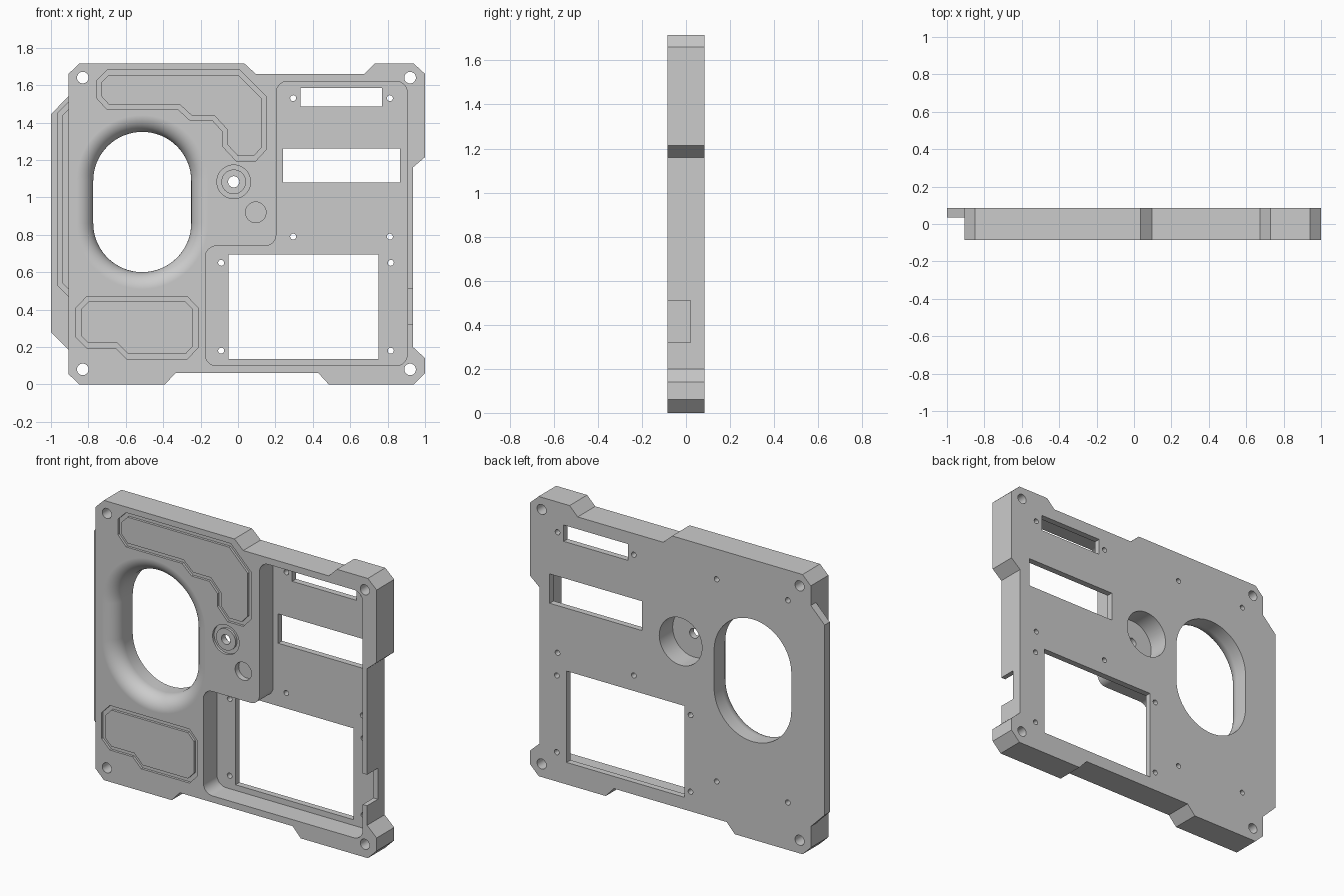
import bpy, bmesh, math
from mathutils import Vector

if "Cube" in bpy.data.objects:
    bpy.data.objects.remove(bpy.data.objects["Cube"], do_unlink=True)

FRONT, BACK, OUT = -0.085, 0.085, 0.2
FLOOR = 0.047

metal = bpy.data.materials.new("plain grey")
metal.use_nodes = True
grey = (0.6, 0.6, 0.6, 1)
metal.diffuse_color = grey
metal.node_tree.nodes["Principled BSDF"].inputs["Base Color"].default_value = grey


def loft(name, loops, closed=False):
    """Skin a list of (outline, y) loops; closed makes a ring, otherwise ends are capped."""
    bm = bmesh.new()
    rows = [[bm.verts.new((x, y, z)) for x, z in pts] for pts, y in loops]
    pairs = list(zip(rows, rows[1:] + rows[:1])) if closed else list(zip(rows, rows[1:]))
    for a, b in pairs:
        n = len(a)
        for i in range(n):
            j = (i + 1) % n
            bm.faces.new((a[i], a[j], b[j], b[i]))
    if not closed:
        bm.faces.new(rows[0])
        bm.faces.new(rows[-1])
    bmesh.ops.recalc_face_normals(bm, faces=bm.faces)
    mesh = bpy.data.meshes.new(name)
    bm.to_mesh(mesh)
    bm.free()
    mesh.materials.append(metal)
    ob = bpy.data.objects.new(name, mesh)
    bpy.context.collection.objects.link(ob)
    return ob


def prism(name, pts, y0, y1):
    return loft(name, [(pts, y0), (pts, y1)])


def rect(x0, x1, z0, z1):
    return [(x0, z0), (x1, z0), (x1, z1), (x0, z1)]


def slot(x, z0, z1, r, n=32):
    """Upright slot outline; a circle when z0 equals z1 is made by circle()."""
    arc = [math.pi * i / n for i in range(n + 1)]
    return ([(x + r * math.cos(a), z1 + r * math.sin(a)) for a in arc] +
            [(x - r * math.cos(a), z0 - r * math.sin(a)) for a in arc])


def circle(x, z, r, n=48):
    return [(x + r * math.cos(math.tau * i / n), z + r * math.sin(math.tau * i / n))
            for i in range(n)]


def rounded(pts, r, n=8):
    """Round every right-angle corner of an outline."""
    out = []
    for i, p in enumerate(pts):
        p = Vector(p)
        u = (Vector(pts[i - 1]) - p).normalized()
        v = (Vector(pts[(i + 1) % len(pts)]) - p).normalized()
        c = p + (u + v) * r
        for k in range(n + 1):
            a = math.pi / 2 * k / n
            out.append(tuple(c - v * r * math.cos(a) - u * r * math.sin(a)))
    return out


def inset(pts, d):
    """Offset an outline inwards with mitred corners."""
    n = len(pts)
    area = sum(pts[i - 1][0] * pts[i][1] - pts[i][0] * pts[i - 1][1] for i in range(n))
    s = 1 if area > 0 else -1
    out = []
    for i in range(n):
        p = Vector(pts[i])
        e1 = (p - Vector(pts[i - 1])).normalized()
        e2 = (Vector(pts[(i + 1) % n]) - p).normalized()
        n1, n2 = Vector((-e1.y, e1.x)) * s, Vector((-e2.y, e2.x)) * s
        out.append(tuple(p + (n1 + n2) * d / (1 + n1.dot(n2))))
    return out


def boolean(target, other, operation='DIFFERENCE'):
    mod = target.modifiers.new("cut", 'BOOLEAN')
    mod.operation, mod.object, mod.solver = operation, other, 'EXACT'
    bpy.context.view_layer.objects.active = target
    bpy.ops.object.modifier_apply(modifier=mod.name)
    bpy.data.objects.remove(other, do_unlink=True)


def cut(target, pts, y0=-OUT, y1=OUT):
    boolean(target, prism("cutter", pts, y0, y1))


def groove(target, pts, width, face, depth):
    inner = inset(pts, width)
    top, low = face - 0.02, face + depth
    boolean(target, loft("cutter", [(pts, top), (inner, top), (inner, low), (pts, low)], True))


# Plate with chamfered corners and stepped edges
plate = prism("case_plate", [
    (-0.906, 0.055), (-0.85, 0), (-0.39, 0), (-0.335, 0.06), (0.43, 0.06), (0.485, 0),
    (0.94, 0), (1, 0.06), (1, 0.14), (0.935, 0.2), (0.935, 1.16), (1, 1.215),
    (1, 1.66), (0.94, 1.715), (0.73, 1.715), (0.675, 1.66), (0.095, 1.66),
    (0.035, 1.715), (-0.85, 1.715), (-0.906, 1.66)], FRONT, BACK)

# Thin side flange with its own groove
flange = prism("side_flange", [(-0.88, 0.16), (-0.906, 0.185), (-1, 0.28), (-1, 1.445),
                               (-0.906, 1.54), (-0.88, 1.566)], 0.035, BACK)
groove(flange, [(-0.965, 0.53), (-0.8, 0.365), (-0.8, 1.615), (-0.965, 1.45)],
       0.027, 0.035, 0.015)
boolean(plate, flange, 'UNION')

# Deep front pocket, its windows and the side notch
pocket = [(-0.175, 0.1), (0.905, 0.1), (0.905, 1.62), (0.205, 1.62), (0.205, 0.74), (-0.175, 0.74)]
cut(plate, rounded(pocket, 0.06), -OUT, FLOOR)
for window in (rect(0.335, 0.77, 1.485, 1.585), rect(0.24, 0.865, 1.08, 1.26),
               rect(-0.05, 0.75, 0.135, 0.695)):
    cut(plate, window)
cut(plate, rect(0.88, 0.97, 0.32, 0.51), -OUT, 0.02)

# Grip opening with a rounded front lip
lip = 0.09
steps = [math.pi / 2 * i / 10 for i in range(11)]
loops = [(slot(-0.512, 0.862, 1.088, 0.262), OUT)]
loops += [(slot(-0.512, 0.862, 1.088, 0.262 + lip * (1 - math.cos(a))),
           FRONT + lip * (1 - math.sin(a))) for a in steps]
loops.append((loops[-1][0], -OUT))
boolean(plate, loft("cutter", loops))

# Grooved panel borders on the front
upper_panel = [(-0.70, 1.68), (0.01, 1.68), (0.15, 1.54), (0.15, 1.255), (0.095, 1.195),
               (-0.01, 1.195), (-0.08, 1.27), (-0.08, 1.35), (-0.135, 1.41), (-0.255, 1.41),
               (-0.32, 1.47), (-0.70, 1.47), (-0.755, 1.53), (-0.755, 1.625)]
lower_panel = [(-0.81, 0.468), (-0.27, 0.468), (-0.215, 0.41), (-0.215, 0.195),
               (-0.27, 0.137), (-0.597, 0.137), (-0.655, 0.195), (-0.81, 0.195),
               (-0.865, 0.25), (-0.865, 0.41)]
for panel in (upper_panel, lower_panel):
    groove(plate, panel, 0.025, FRONT, 0.015)

# Socket: rear bore, ring groove and through hole, with a blind hole beside it
sx, sz = -0.023, 1.083
cut(plate, circle(sx, sz, 0.145), FRONT + 0.04, OUT)
groove(plate, circle(sx, sz, 0.09), 0.024, FRONT, 0.015)
cut(plate, circle(sx, sz, 0.03))
cut(plate, circle(0.095, 0.92, 0.055), -OUT, FRONT + 0.035)

# Corner holes, pocket screw holes, and blind screw holes in the back
for x in (-0.83, 0.92):
    for z in (0.08, 1.64):
        cut(plate, circle(x, z, 0.031, 32))
for xs, zs in (((0.295, 0.812), (0.79, 1.53)), ((-0.09, 0.817), (0.18, 0.65))):
    for x in xs:
        for z in zs:
            cut(plate, circle(x, z, 0.016, 24))
for x in (-0.75, -0.267):
    for z in (0.29, 1.53):
        cut(plate, circle(x, z, 0.016, 24), BACK - 0.07, OUT)

# Smooth curved walls while keeping machined edges crisp
bpy.ops.object.select_all(action='DESELECT')
plate.select_set(True)
bpy.context.view_layer.objects.active = plate
bpy.ops.object.shade_smooth_by_angle(angle=math.radians(30))
weighted = plate.modifiers.new("flat_faces", 'WEIGHTED_NORMAL')
weighted.keep_sharp = True
